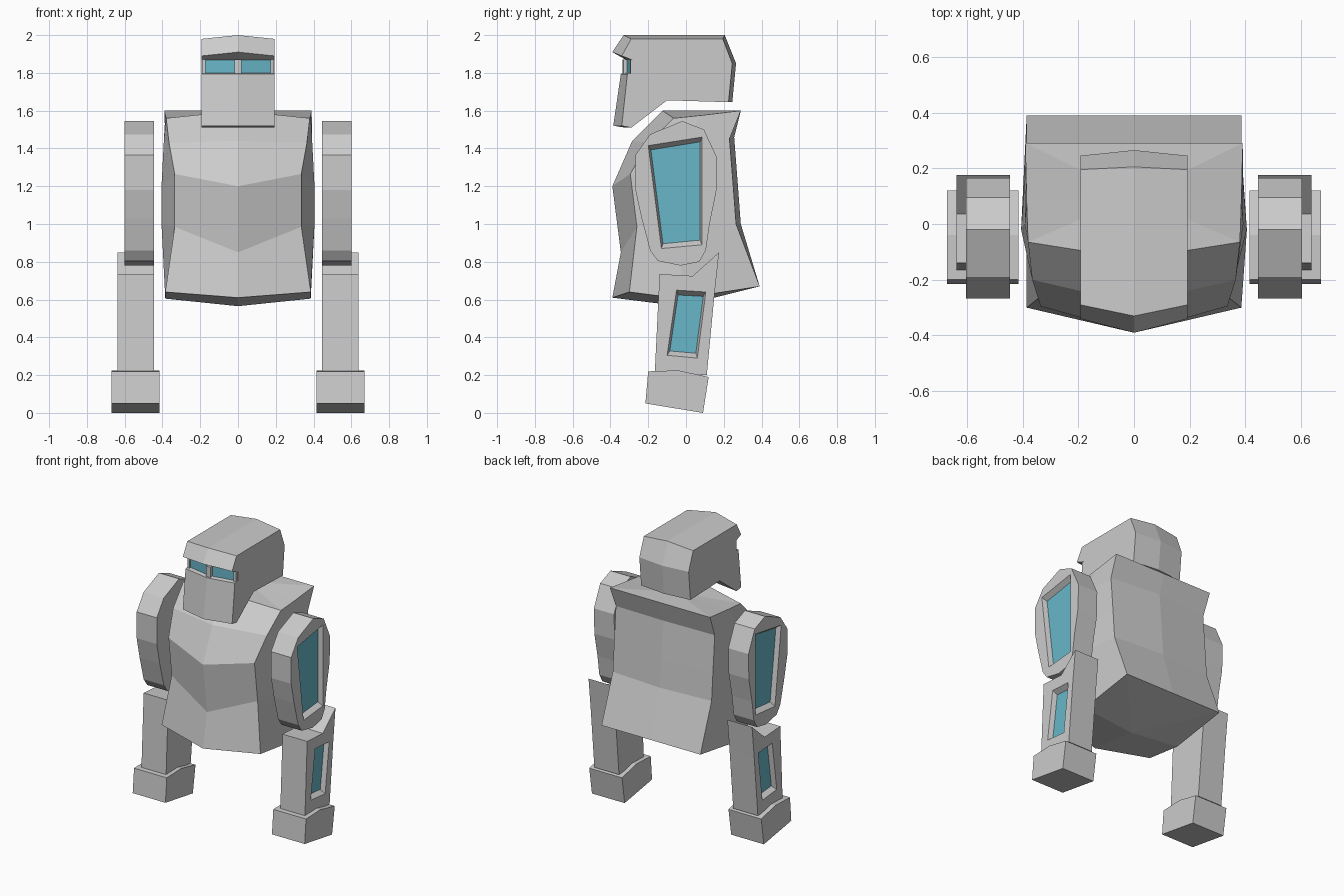
import bpy, bmesh
from mathutils import Vector

if "Cube" in bpy.data.objects:
    bpy.data.objects.remove(bpy.data.objects["Cube"])

glass = bpy.data.materials.new("glass_blue")
glass.diffuse_color = (0.14, 0.47, 0.58, 1)
glass.use_nodes = True
glass.node_tree.nodes["Principled BSDF"].inputs["Base Color"].default_value = glass.diffuse_color


def finish(bm, name, mat=None):
    bmesh.ops.recalc_face_normals(bm, faces=bm.faces)
    me = bpy.data.meshes.new(name)
    bm.to_mesh(me)
    bm.free()
    ob = bpy.data.objects.new(name, me)
    bpy.context.collection.objects.link(ob)
    if mat:
        me.materials.append(mat)
    return ob


def loop_verts(bm, pts):
    return [bm.verts.new(p) for p in pts]


def bridge(bm, a, b):
    n = len(a)
    for i in range(n):
        bm.faces.new((a[i], a[(i + 1) % n], b[(i + 1) % n], b[i]))


def loft(name, rings, centres=None, mat=None):
    """Skin a stack of equal rings; ends are fanned to centres or capped flat."""
    bm = bmesh.new()
    loops = [loop_verts(bm, r) for r in rings]
    for a, b in zip(loops, loops[1:]):
        bridge(bm, a, b)
    for k, loop in enumerate((loops[0], loops[-1])):
        if centres:
            c = bm.verts.new(centres[k])
            for i in range(len(loop)):
                bm.faces.new((loop[i - 1], loop[i], c))
        else:
            bm.faces.new(loop)
    return finish(bm, name, mat)


def windowed_limb(name, profile, frame, x_in, x_out, side, depth=0.035):
    """Side-profile slab with a bevelled glass window sunk in its outer face."""
    mid = sum((Vector(p) for p in frame), Vector((0, 0))) / 4
    inner = [Vector(p) + (mid - Vector(p)).normalized() * 0.027 for p in frame]
    bm = bmesh.new()
    a = loop_verts(bm, [(side * x_in, y, z) for y, z in profile])
    b = loop_verts(bm, [(side * x_out, y, z) for y, z in profile])
    bm.faces.new(a)
    bridge(bm, a, b)
    f = loop_verts(bm, [(side * x_out, y, z) for y, z in frame])
    g = loop_verts(bm, [(side * (x_out - depth), y, z) for y, z in inner])
    bridge(bm, f, g)
    bm.faces.new(g)
    rim = [bm.edges.get((lp[i - 1], lp[i])) for lp in (b, f) for i in range(len(lp))]
    bmesh.ops.triangle_fill(bm, edges=rim, use_beauty=True, normal=(side, 0, 0))
    finish(bm, name)
    # glass pane
    bm = bmesh.new()
    bm.faces.new(loop_verts(bm, [(side * (x_out - depth + 0.003), y, z)
                                 for y, z in inner[::side]]))
    me = bpy.data.meshes.new(name + "_glass")
    bm.normal_update()
    if bm.faces[:][0].normal.x * side < 0:
        bmesh.ops.reverse_faces(bm, faces=bm.faces[:])
    bm.to_mesh(me)
    bm.free()
    me.materials.append(glass)
    bpy.context.collection.objects.link(bpy.data.objects.new(me.name, me))


# torso: half rings from front centre round to back centre
half_rings = [
    [(0, -.39, .61), (.385, -.30, .64), (.385, -.03, .605), (.385, .39, .67), (0, .39, .67)],
    [(0, -.345, .85), (.335, -.26, .985), (.405, -.02, 1.0), (.385, .265, 1.0), (0, .29, 1.0)],
    [(0, -.39, 1.2), (.335, -.295, 1.265), (.405, -.02, 1.2), (.385, .25, 1.2), (0, .275, 1.2)],
    [(0, -.285, 1.44), (.365, -.2, 1.43), (.392, 0, 1.45), (.385, .23, 1.45), (0, .255, 1.46)],
    [(0, -.125, 1.6), (.38, -.065, 1.56), (.385, .08, 1.575), (.39, .29, 1.6), (0, .29, 1.6)],
]
loft("torso", [r + [(-x, y, z) for x, y, z in r[3:0:-1]] for r in half_rings],
       [(0, -.03, .565), (0, .1, 1.6)])

# head: helmet profile, slightly keeled at the centre line (y, z, dy at side, dz at side)
head = [(-.39, 1.91, .05, -.02), (-.33, 2.0, .04, -.02), (.205, 2.0, -.01, -.02),
        (.265, 1.85, -.02, 0), (.245, 1.645, -.02, 0), (-.10, 1.655, 0, 0),
        (-.32, 1.51, .03, 0), (-.385, 1.52, .045, 0), (-.345, 1.795, .035, 0),
        (-.31, 1.80, .035, 0), (-.31, 1.865, .035, 0)]
w = 0.192
loft("head", [[(x, y + dy * abs(x) / w, z + dz * abs(x) / w) for y, z, dy, dz in head]
              for x in (-w, 0, w)])

# eyes with a divider and outer posts
for s in (1, -1):
    def bar(name, x0, x1, front, mat=None):
        rings = []
        for x in (x0, x1):
            y = -.31 + .035 * x / w
            rings.append([(s * x, y - front, 1.797), (s * x, y + .01, 1.797),
                          (s * x, y + .01, 1.87), (s * x, y - front, 1.87)])
        loft(name, rings, None, mat)
    tag = "right" if s > 0 else "left"
    bar(tag + "_eye", .018, .172, .005, glass)
    bar(tag + "_brow_divider", 0, .018, .025)
    bar(tag + "_eye_post", .172, .19, .018)

# limbs: side profiles (y, z)
upper = [(-.02, 1.545), (.095, 1.50), (.165, 1.35), (.16, 1.17), (.125, 1.0), (.105, .86),
         (.07, .80), (-.03, .78), (-.15, .805), (-.19, .86), (-.235, 1.03), (-.268, 1.18),
         (-.268, 1.365), (-.19, 1.475)]
upper_win = [(-.20, 1.415), (.085, 1.46), (.085, .89), (-.13, .87)]
lower = [(-.14, .735), (.035, .725), (.175, .85), (.15, .62), (.11, .20), (-.165, .215)]
lower_win = [(-.05, .65), (.105, .64), (.06, .29), (-.10, .305)]
foot = [(-.20, .22), (-.04, .225), (.12, .19), (.09, 0), (-.215, .05)]
for s, tag in ((1, "right"), (-1, "left")):
    windowed_limb(tag + "_upper_limb", upper, upper_win, .445, .602, s)
    windowed_limb(tag + "_lower_limb", lower, lower_win, .445, .637, s)
    loft(tag + "_foot", [[(s * x, y, z) for y, z in foot] for x in (.415, .67)])
